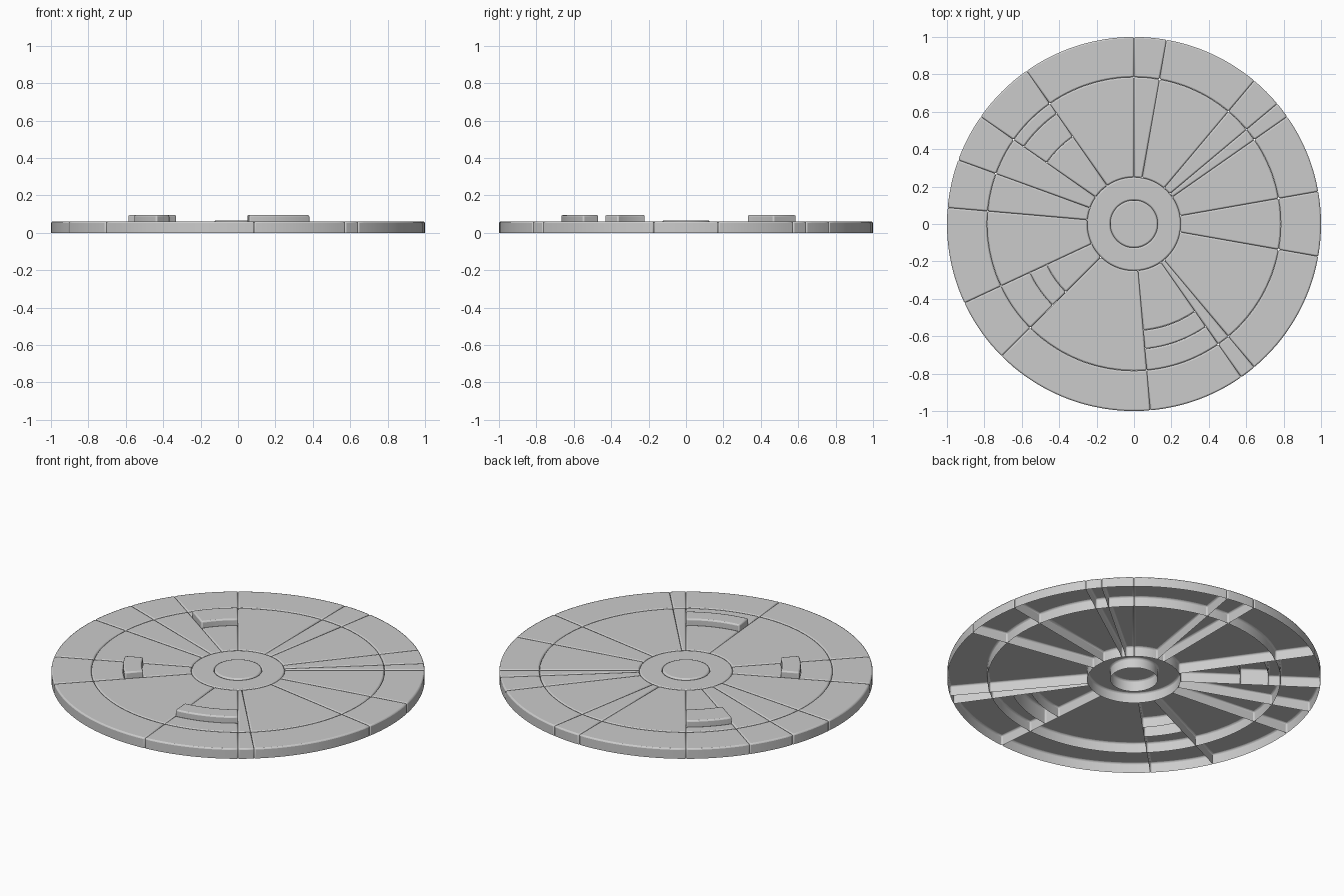
import bpy, bmesh, math

if "Cube" in bpy.data.objects:
    bpy.data.objects.remove(bpy.data.objects["Cube"])

TOP = 0.06      # height of the flat panels
BEVEL = 0.008


def panel(name, r0, r1, a0, a1, top=TOP, step=5.0):
    """Hollow sector panel: top and walls, open underneath."""
    full = abs(a1 - a0 - 360) < 1e-6
    n = round((a1 - a0) / step)
    cols = n if full else n + 1
    bm = bmesh.new()

    def row(r, z):
        out = []
        for i in range(cols):
            a = math.radians(a0 + (a1 - a0) * i / n)
            out.append(bm.verts.new((r * math.cos(a), r * math.sin(a), z)))
        return out

    ot, ob = row(r1, top), row(r1, 0)
    inner = r0 > 0
    if inner:
        it, ib = row(r0, top), row(r0, 0)
    else:
        bm.faces.new(ot)
    for i in range(n):
        j = (i + 1) % cols
        bm.faces.new((ob[i], ob[j], ot[j], ot[i]))
        if inner:
            bm.faces.new((it[i], ot[i], ot[j], it[j]))
            bm.faces.new((ib[j], ib[i], it[i], it[j]))
    if not full:
        bm.faces.new((ib[0], ob[0], ot[0], it[0]))
        bm.faces.new((ob[-1], ib[-1], it[-1], ot[-1]))

    me = bpy.data.meshes.new(name)
    bm.to_mesh(me)
    bm.free()
    ob_ = bpy.data.objects.new(name, me)
    bpy.context.collection.objects.link(ob_)
    mod = ob_.modifiers.new("edge_bevel", 'BEVEL')
    mod.width = BEVEL
    mod.segments = 2
    mod.limit_method = 'ANGLE'
    mod.angle_limit = math.radians(40)
    bpy.ops.object.select_all(action='DESELECT')
    ob_.select_set(True)
    bpy.context.view_layer.objects.active = ob_
    bpy.ops.object.shade_smooth_by_angle(angle=math.radians(30))
    return ob_


# radial seams, counter-clockwise in degrees
SEAMS = [-10, 10, 35, 40, 50, 80, 90, 125, 145, 160, 175, 205, 225, 275, 305, 310, 350]
# raised blocks: start seam -> inner and outer radius
RAISED = {125: (0.57, 0.72), 205: (0.515, 0.615), 275: (0.57, 0.67)}

R_HUB, R_MID, R_RIM = 0.25, 0.785, 1.0

for k, (a0, a1) in enumerate(zip(SEAMS, SEAMS[1:])):
    # outer rim segment
    panel(f"rim_panel_{k}", R_MID, R_RIM, a0, a1, step=2.5)
    # inner wedge, split around a raised block where there is one
    if a0 in RAISED:
        r0, r1 = RAISED[a0]
        panel(f"wedge_inner_{k}", R_HUB, r0, a0, a1)
        panel(f"raised_block_{k}", r0, r1, a0, a1, top=0.095, step=2.5)
        panel(f"wedge_outer_{k}", r1, R_MID, a0, a1, step=2.5)
    else:
        panel(f"wedge_panel_{k}", R_HUB, R_MID, a0, a1)

# hub ring and centre cap
panel("hub_ring", 0.127, R_HUB, 0, 360)
panel("centre_cap", 0, 0.127, 0, 360, top=0.066)
